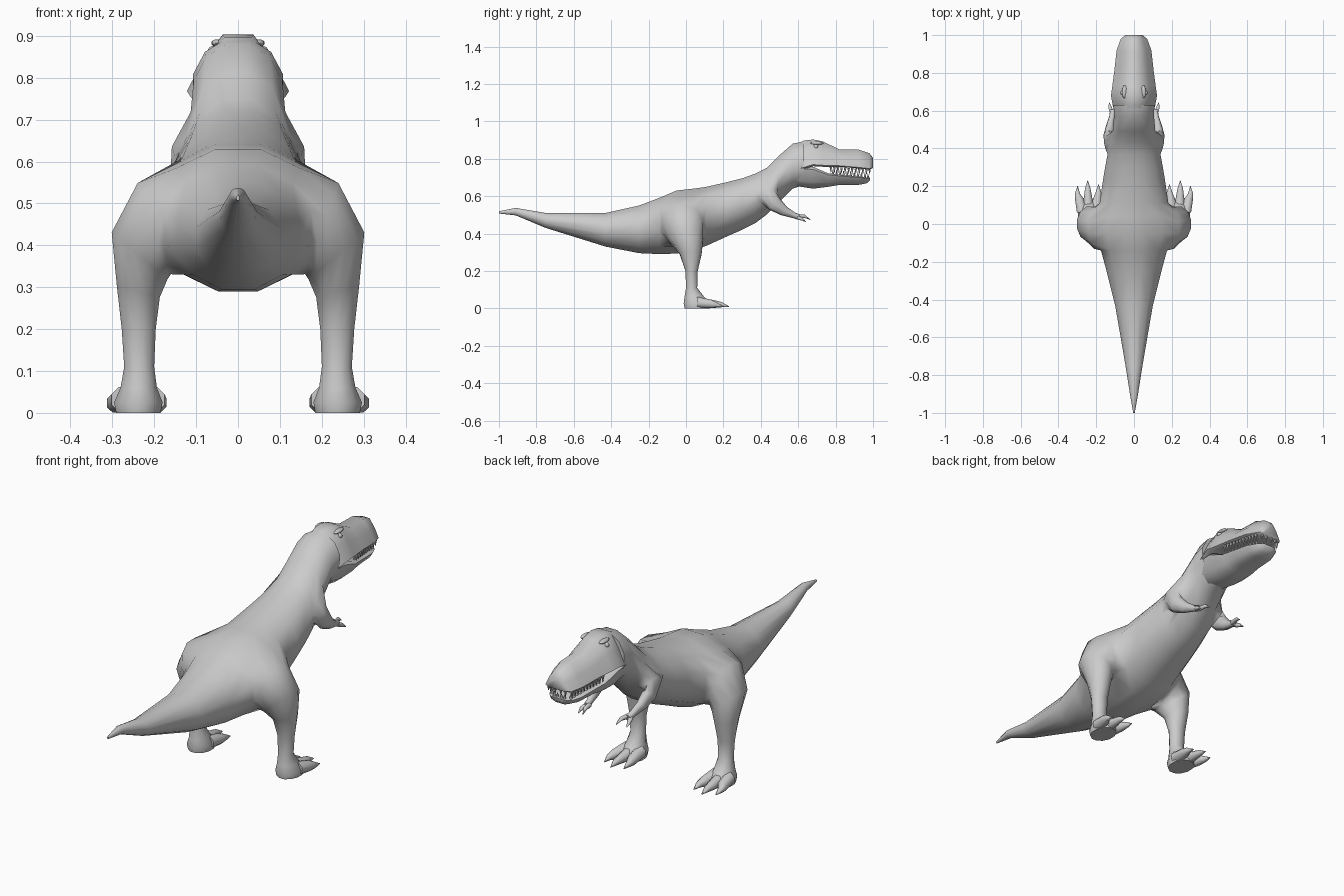
import bpy, bmesh
from math import sin, cos, radians, pi
from mathutils import Vector, Matrix

if "Cube" in bpy.data.objects:
    bpy.data.objects.remove(bpy.data.objects["Cube"])


def finish(bm, name, mirror=False, angle=60):
    """Turn a bmesh into a smooth object, optionally mirrored across x."""
    me = bpy.data.meshes.new(name)
    bm.to_mesh(me)
    bm.free()
    ob = bpy.data.objects.new(name, me)
    bpy.context.collection.objects.link(ob)
    if mirror:
        ob.modifiers.new("mirror", 'MIRROR')
    bpy.ops.object.select_all(action='DESELECT')
    ob.select_set(True)
    bpy.context.view_layer.objects.active = ob
    bpy.ops.object.shade_smooth_by_angle(angle=radians(angle))
    return ob


def loft(bm, profile, rings, skip=()):
    """Sweep a unit profile (x -1..1, t 0..1) along y; ring = y, top, bottom, half width[, x]."""
    grid = []
    for y, top, bot, w, *xc in rings:
        x0 = xc[0] if xc else 0
        grid.append([bm.verts.new((x0 + px * w, y, bot + t * (top - bot))) for px, t in profile])
    n = len(profile)
    for i in range(len(grid) - 1):
        for j in range(n):
            if (i, j) not in skip:
                k = (j + 1) % n
                bm.faces.new((grid[i][j], grid[i][k], grid[i + 1][k], grid[i + 1][j]))
    bm.faces.new(grid[0])
    bm.faces.new(grid[-1])
    return grid


def limb(bm, grid, i0, i1, js, rings):
    """Grow a limb from the rectangular hole in the body grid."""
    j0, j1 = js[0], js[-1]
    loop = [grid[i][j1] for i in range(i1, i0, -1)]
    loop += [grid[i0][j] for j in js[:0:-1]]
    loop += [grid[i][j0] for i in range(i0, i1)]
    loop += [grid[i1][j] for j in js[:-1]]
    n = len(loop)
    for x, y, z, hu, hv, phi, psi in rings:
        f, p = radians(phi), radians(psi)
        u = Vector((0, cos(p), sin(p)))
        v = Vector((sin(f), -sin(p) * cos(f), cos(p) * cos(f)))
        new = []
        for k in range(n):
            a = pi / 4 + 2 * pi * k / n
            new.append(bm.verts.new(Vector((x, y, z)) + u * hu * cos(a) + v * hv * sin(a)))
        for k in range(n):
            m = (k + 1) % n
            bm.faces.new((loop[k], loop[m], new[m], new[k]))
        loop = new
    bm.faces.new(loop)


def round_profile(n):
    s = cos(pi / n)
    return [(cos((j + .5) * 2 * pi / n) / s, .5 + .5 * sin((j + .5) * 2 * pi / n) / s)
            for j in range(n)]


def mirrored_profile(half):
    return half + [(-x, t) for x, t in reversed(half)]


def tapered(name, points):
    """Round tapered toe or claw along y; point = x, y, z, radius."""
    bm = bmesh.new()
    loft(bm, round_profile(8), [(y, z + r, z - r, r, x) for x, y, z, r in points])
    bmesh.ops.recalc_face_normals(bm, faces=bm.faces)
    return finish(bm, name, True)


# Body with tail and neck: holes are left for legs and arms
body_rings = [
    (-1, .519, .507, .004), (-.91, .537, .497, .02), (-.75, .51, .43, .045),
    (-.43, .51, .33, .10), (-.25, .55, .295, .145), (-.14, .592, .29, .175),
    (-.05, .63, .293, .2), (.04, .64, .31, .2), (.11, .65, .335, .182),
    (.22, .675, .385, .166), (.3, .695, .42, .153), (.37, .72, .455, .14),
    (.43, .75, .50, .125), (.49, .81, .56, .113), (.57, .88, .64, .106),
    (.63, .893, .66, .108)]
hip = {(i, j) for i in (5, 6, 7) for j in (10, 11, 0)}
shoulder = {(i, j) for i in (11, 12) for j in (10, 11)}
bm = bmesh.new()
grid = loft(bm, round_profile(12), body_rings, hip | shoulder)

# Legs, from thigh to sole
limb(bm, grid, 5, 8, [10, 11, 0, 1], [
    (.2, -.02, .44, .115, .12, 20, 0), (.235, 0, .375, .095, .09, 50, 0),
    (.238, .025, .29, .06, .055, 75, 0), (.237, .03, .2, .034, .042, 90, 0),
    (.236, .03, .11, .031, .037, 90, 0), (.237, .045, .06, .055, .045, 90, 0),
    (.238, .06, .025, .075, .06, 90, 0), (.238, .06, 0, .07, .055, 90, 0)])

# Small arms, from shoulder to palm
limb(bm, grid, 11, 13, [10, 11, 0], [
    (.133, .44, .595, .05, .05, 30, 20), (.132, .475, .555, .042, .03, 80, 40),
    (.125, .525, .52, .027, .022, 90, 55), (.115, .575, .498, .016, .015, 90, 65),
    (.11, .605, .488, .015, .017, 90, 80)])
bmesh.ops.recalc_face_normals(bm, faces=bm.faces)
bmesh.ops.bisect_plane(bm, geom=bm.verts[:] + bm.edges[:] + bm.faces[:],
                       plane_co=(0, 0, 0), plane_no=(1, 0, 0), clear_inner=True)
finish(bm, "body_with_limbs", True)

# Skull and snout
bm = bmesh.new()
loft(bm, mirrored_profile([(.3, 1), (.7, .55), (1, .06), (.86, 0)]), [
    (.56, .865, .72, .09), (.63, .897, .745, .113), (.68, .903, .76, .122),
    (.73, .893, .757, .115), (.82, .85, .757, .103), (.92, .85, .748, .092),
    (.98, .83, .742, .07), (1, .805, .75, .045)])
bmesh.ops.recalc_face_normals(bm, faces=bm.faces)
finish(bm, "skull")

# Lower jaw
bm = bmesh.new()
loft(bm, mirrored_profile([(.85, 1), (1, .88), (.8, .3), (.4, 0)]), [
    (.58, .76, .655, .1), (.68, .757, .64, .11), (.76, .722, .65, .1),
    (.82, .715, .66, .092), (.92, .705, .66, .08), (.965, .70, .668, .06),
    (.985, .70, .685, .035)])
bmesh.ops.recalc_face_normals(bm, faces=bm.faces)
finish(bm, "lower_jaw")


# Teeth: rows of little spikes along both lips
def spike(bm, x, y, z, length):
    flip = Matrix.Rotation(pi if length < 0 else 0, 4, 'X')
    bmesh.ops.create_cone(bm, cap_ends=True, segments=5, radius1=.008, radius2=.0005,
                          depth=abs(length),
                          matrix=Matrix.Translation((x, y, z + length / 2)) @ flip)


bm = bmesh.new()
for k in range(11):
    y = .775 + k * .019
    spike(bm, .095 - .17 * (y - .78), y, .757 - .06 * (y - .775), -.034)
for k in range(10):
    y = .785 + k * .019
    spike(bm, .074 - .15 * (y - .8), y, .715 - .09 * (y - .785), .028)
for x in (.015, .04):
    spike(bm, x, .982, .748, -.032)
    spike(bm, x * .7, .972, .697, .025)
finish(bm, "teeth", True, 30)

# Eyes and brow ridges
for name, pos, size in (("eye", (.06, .695, .864), (.012, .012, .012)),
                        ("brow", (.05, .70, .883), (.014, .035, .009))):
    bm = bmesh.new()
    bmesh.ops.create_uvsphere(bm, u_segments=12, v_segments=8, radius=1,
                              matrix=Matrix.Translation(pos) @ Matrix.Diagonal((*size, 1)))
    finish(bm, name, True)

# Toes ending in pointed claws
for x, tip_x, reach in ((.205, .188, .21), (.24, .245, .23), (.272, .299, .2)):
    mid = (x + tip_x * 2) / 3
    tapered("toe", [(x, .06, .032, .03), (mid, .135, .024, .023),
                    (tip_x, reach - .04, .02, .014), (tip_x, reach, .01, .0015)])

# Two finger claws on each hand
tapered("finger", [(.102, .595, .491, .011), (.096, .635, .492, .009), (.09, .665, .474, .0015)])
tapered("finger", [(.12, .595, .486, .011), (.127, .62, .478, .009), (.13, .642, .462, .0015)])
